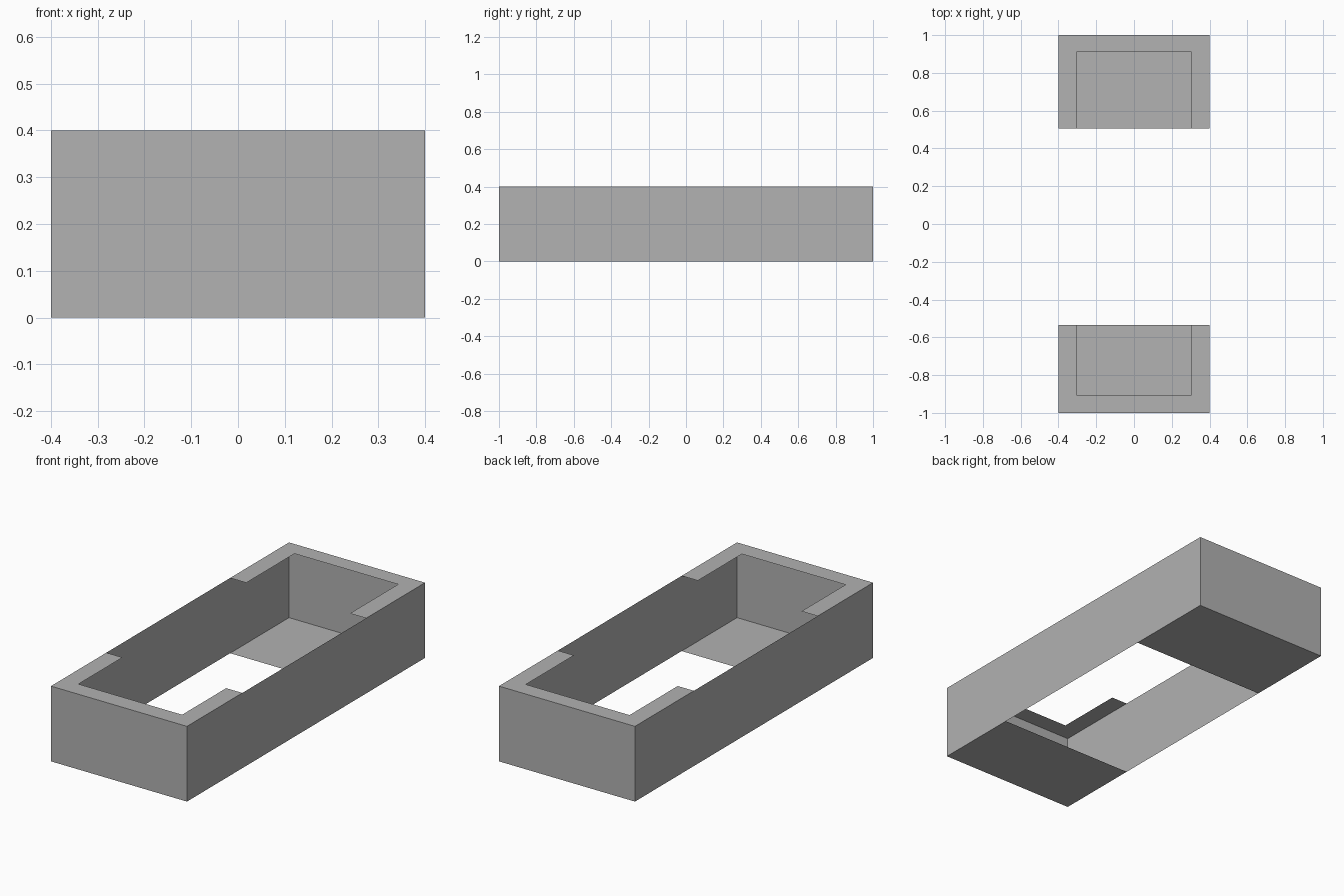
import bpy
import bmesh

cube = bpy.data.objects.get("Cube")
if cube:
    bpy.data.objects.remove(cube, do_unlink=True)

HALF_X, HALF_Y, HEIGHT = 0.4, 1.0, 0.4
INNER_X = 0.305

grey = bpy.data.materials.new("plain grey")
grey.use_nodes = True
grey.diffuse_color = (0.445, 0.445, 0.445, 1)
grey.node_tree.nodes["Principled BSDF"].inputs["Base Color"].default_value = grey.diffuse_color


def make_sheet(name, outline, z, rise=0):
    """Flat sheet from an outline, or an open band of walls when rise is set."""
    bm = bmesh.new()
    low = [bm.verts.new((x, y, z)) for x, y in outline]
    if rise:
        high = [bm.verts.new((x, y, z + rise)) for x, y in outline]
        for i in range(len(low)):
            j = (i + 1) % len(low)
            bm.faces.new((low[i], low[j], high[j], high[i]))
    else:
        face = bm.faces.new(low)
        face.normal_update()
        # Floors face down, rims face up
        if (face.normal.z > 0) != (z > 0):
            face.normal_flip()
    mesh = bpy.data.meshes.new(name)
    bm.to_mesh(mesh)
    bm.free()
    mesh.materials.append(grey)
    obj = bpy.data.objects.new(name, mesh)
    bpy.context.collection.objects.link(obj)
    return obj


def rectangle(y0, y1):
    return [(-HALF_X, y0), (HALF_X, y0), (HALF_X, y1), (-HALF_X, y1)]


# Thin walls around all four sides
make_sheet("outer_walls", rectangle(-HALF_Y, HALF_Y), 0, HEIGHT)

# Each end has a floor plate and a U-shaped top rim
for end, outer, inner, open_y in (("front", -HALF_Y, -0.905, -0.535),
                                  ("back", HALF_Y, 0.91, 0.505)):
    make_sheet(end + "_floor", rectangle(outer, open_y), 0)
    half = [(HALF_X, outer), (HALF_X, open_y), (INNER_X, open_y), (INNER_X, inner)]
    make_sheet(end + "_rim", half + [(-x, y) for x, y in reversed(half)], HEIGHT)
